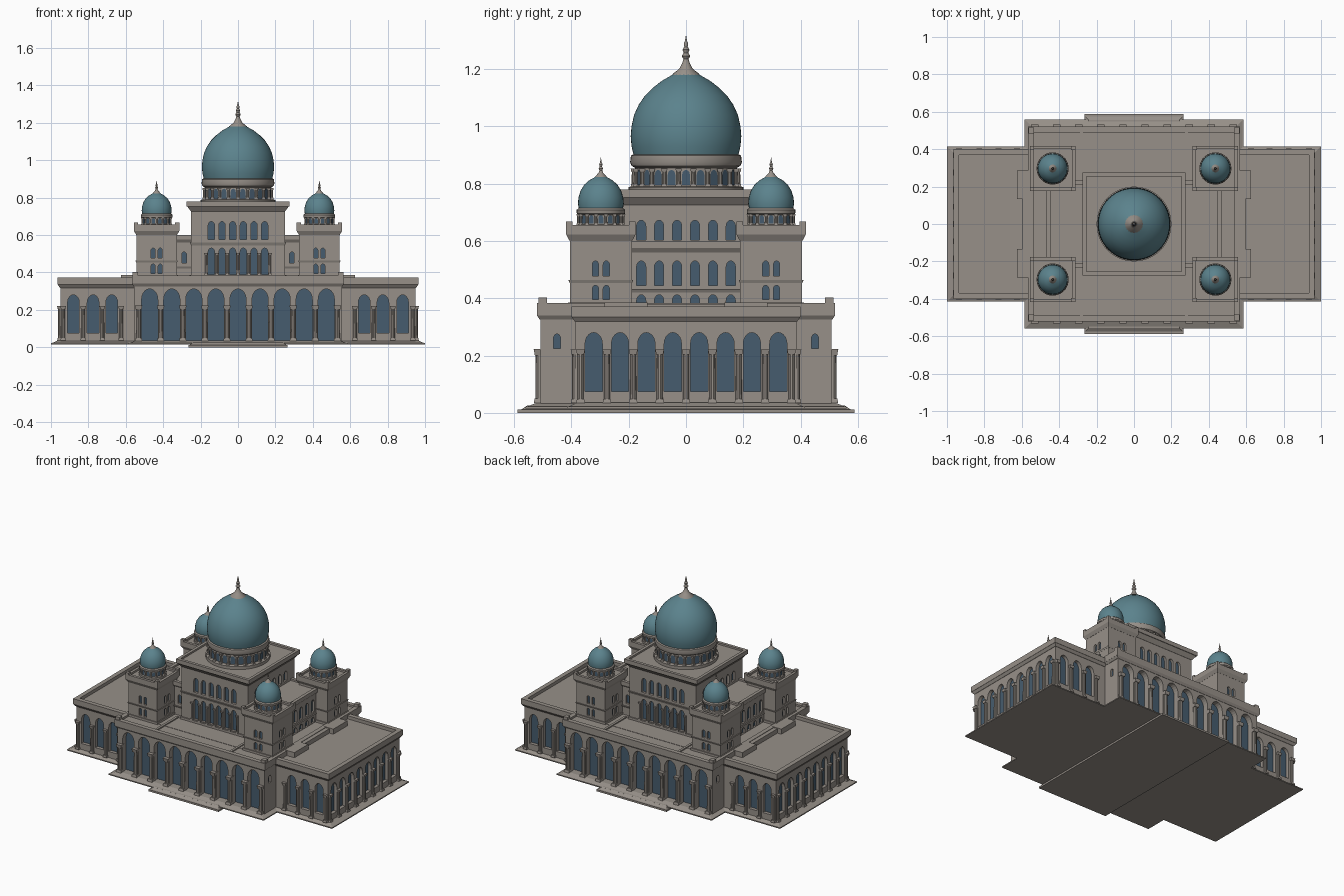
import bpy, bmesh, math
from mathutils import Vector, Matrix

if "Cube" in bpy.data.objects:
    bpy.data.objects.remove(bpy.data.objects["Cube"])


def material(name, rgb):
    m = bpy.data.materials.new(name)
    m.diffuse_color = (*rgb, 1)
    m.use_nodes = True
    m.node_tree.nodes["Principled BSDF"].inputs["Base Color"].default_value = m.diffuse_color
    return m


STONE = material("warm_grey_stone", (0.31, 0.28, 0.25))
TEAL = material("teal_dome", (0.105, 0.225, 0.265))
GLASS = material("blue_glass", (0.062, 0.108, 0.158))
F, B, R, L = -90, 90, 0, 180          # facing directions in degrees


def finish(name, bm, mat, smooth=False):
    bmesh.ops.recalc_face_normals(bm, faces=bm.faces[:])
    me = bpy.data.meshes.new(name)
    bm.to_mesh(me)
    bm.free()
    me.materials.append(mat)
    ob = bpy.data.objects.new(name, me)
    bpy.context.collection.objects.link(ob)
    if smooth:
        bpy.ops.object.select_all(action='DESELECT')
        bpy.context.view_layer.objects.active = ob
        ob.select_set(True)
        bpy.ops.object.shade_smooth_by_angle(angle=math.radians(35))
    return ob


def add_box(bm, cx, cy, hx, hy, z0, z1, grow=0.0):
    """Box by centre and half sizes; grow widens the top (negative narrows)."""
    vs = []
    for z, g in ((z0, 0), (z1, grow)):
        for sx, sy in ((-1, -1), (1, -1), (1, 1), (-1, 1)):
            vs.append(bm.verts.new((cx + sx * (hx + g), cy + sy * (hy + g), z)))
    bm.faces.new(vs[3::-1])
    bm.faces.new(vs[4:])
    for i in range(4):
        j = (i + 1) % 4
        bm.faces.new((vs[i], vs[j], vs[j + 4], vs[i + 4]))


def boxes(name, specs, mat=STONE):
    bm = bmesh.new()
    for s in specs:
        add_box(bm, *s)
    return finish(name, bm, mat)


def frame(cx, cy, hx, hy, z0, z1, t):
    """Four boxes forming a rectangular rim."""
    out = []
    for s in (-1, 1):
        out.append((cx, cy + s * (hy - t / 2), hx, t / 2, z0, z1))
        out.append((cx + s * (hx - t / 2), cy, t / 2, hy - t, z0, z1))
    return out


def arch(w, z0, z1, n=10):
    h = min(w * 0.65, (z1 - z0) * 0.6)
    pts = [(-w / 2, z0), (w / 2, z0)]
    for i in range(n + 1):
        a = math.pi * i / n
        pts.append((w / 2 * math.cos(a), z1 - h + h * math.sin(a)))
    return pts


def place(deg, c, d, u, z):
    a = math.radians(deg)
    return Vector((c[0] + math.cos(a) * d - math.sin(a) * u,
                   c[1] + math.sin(a) * d + math.cos(a) * u, z))


def windows(body, name, specs, c=(0, 0)):
    """Cut arched recesses in body and set glass at the back of each.
    spec: direction, wall distance, offsets, width, z0, z1, depth"""
    cut, pane = bmesh.new(), bmesh.new()
    for deg, dist, us, w, z0, z1, depth in specs:
        for u in us:
            pts = arch(w, z0, z1)
            a = [cut.verts.new(place(deg, c, dist - depth, u + x, z)) for x, z in pts]
            b = [cut.verts.new(place(deg, c, dist + 0.03, u + x, z)) for x, z in pts]
            cut.faces.new(a[::-1])
            cut.faces.new(b)
            for i in range(len(a)):
                j = (i + 1) % len(a)
                cut.faces.new((a[i], a[j], b[j], b[i]))
            pane.faces.new([pane.verts.new(place(deg, c, dist - depth + 0.002, u + x, z)) for x, z in pts])
    cutter = finish("cutter", cut, STONE)
    mod = body.modifiers.new("cut", 'BOOLEAN')
    mod.operation, mod.object, mod.solver = 'DIFFERENCE', cutter, 'EXACT'
    dg = bpy.context.evaluated_depsgraph_get()
    me = bpy.data.meshes.new_from_object(body.evaluated_get(dg))
    body.modifiers.clear()
    body.data = me
    bpy.data.objects.remove(cutter)
    me = bpy.data.meshes.new(name)
    pane.to_mesh(me)                    # winding already faces outwards
    pane.free()
    me.materials.append(GLASS)
    bpy.context.collection.objects.link(bpy.data.objects.new(name, me))


def columns(name, spots, r, z0, z1):
    """Shafts with square capital and base."""
    bm = bmesh.new()
    for x, y in spots:
        bmesh.ops.create_cone(bm, cap_ends=True, segments=10, radius1=r, radius2=r * 0.9,
                              depth=z1 - z0, matrix=Matrix.Translation((x, y, (z0 + z1) / 2)))
        add_box(bm, x, y, r * 1.1, r * 1.1, z1 - r, z1 + r * 0.6, r * 0.3)
        add_box(bm, x, y, r * 1.35, r * 1.35, z0, z0 + r * 1.2, -r * 0.2)
    return finish(name, bm, STONE)


def lathe(name, profile, c, mat, segs=48):
    bm = bmesh.new()
    vs = [bm.verts.new((c[0] + r, c[1], z)) for r, z in profile]
    es = [bm.edges.new(p) for p in zip(vs, vs[1:])]
    bmesh.ops.spin(bm, geom=vs + es, cent=(c[0], c[1], 0), axis=(0, 0, 1),
                   angle=2 * math.pi, steps=segs, use_duplicate=False)
    bmesh.ops.remove_doubles(bm, verts=bm.verts[:], dist=1e-5)
    return finish(name, bm, mat, True)


def drum_arcade(name, c, r, n, w, z0, z1):
    """Ring of arched panes with small columns between them."""
    bm = bmesh.new()
    for i in range(n):
        pts = arch(w, z0, z1, 6)
        bm.faces.new([bm.verts.new(place(360 * i / n, c, r + 0.002, x, z)) for x, z in pts])
    finish(name + "_panes", bm, GLASS)
    spots = [place(360 * (i + 0.5) / n, c, r + 0.004, 0, 0)[:2] for i in range(n)]
    columns(name + "_columns", spots, w * 0.28, z0 - 0.005, z1)


def spread(n, step):
    return [(i - (n - 1) / 2) * step for i in range(n)]


# Plinth and entrance steps
boxes("plinth", [(0, 0, 1.0, 0.415, 0.015, 0.022), (0, 0, 0.995, 0.41, 0.022, 0.036, -0.03),
                 (0, 0, 0.585, 0.56, 0.015, 0.022), (0, 0, 0.58, 0.555, 0.022, 0.036, -0.035)])
boxes("entrance_steps", [(0, 0, 0.265, 0.588, 0, 0.012), (0, 0, 0.26, 0.575, 0.012, 0.025, -0.02)])

# Low wings: walls, cornice, parapet and windows
wing = boxes("wings", [(0, 0, 0.95, 0.385, 0.02, 0.345)])
wing_u = [s * u for s in (-1, 1) for u in (0.675, 0.775, 0.88)]
end_u = spread(8, 0.092)
windows(wing, "wing_windows", [(F, 0.385, wing_u, 0.062, 0.075, 0.28, 0.025), (B, 0.385, wing_u, 0.062, 0.075, 0.28, 0.025),
                               (R, 0.95, end_u, 0.06, 0.075, 0.28, 0.025), (L, 0.95, end_u, 0.06, 0.075, 0.28, 0.025)])
boxes("wing_cornice", [(0, 0, 0.952, 0.387, 0.318, 0.335, 0.012), (0, 0, 0.965, 0.4, 0.335, 0.35)]
      + frame(0, 0, 0.965, 0.4, 0.35, 0.372, 0.03))
spots = [(s * x, t * 0.387) for s in (-1, 1) for t in (-1, 1) for x in (0.625, 0.725, 0.828, 0.935)]
spots += [(s * 0.952, y) for s in (-1, 1) for y in spread(9, 0.092)]
columns("wing_columns", spots, 0.011, 0.035, 0.215)

# Central block with the tall arcade
block = boxes("central_block", [(0, 0, 0.555, 0.508, 0.02, 0.35)])
arc_u = spread(9, 0.118)
windows(block, "arcade_windows", [(F, 0.508, arc_u, 0.086, 0.036, 0.312, 0.04), (B, 0.508, arc_u, 0.086, 0.036, 0.312, 0.04),
                                  (R, 0.555, (-0.45, 0.45), 0.025, 0.225, 0.275, 0.015),
                                  (L, 0.555, (-0.45, 0.45), 0.025, 0.225, 0.275, 0.015)])
columns("arcade_columns", [(x, t * 0.512) for t in (-1, 1) for x in spread(10, 0.118)], 0.014, 0.034, 0.215)
boxes("central_cornice", [(0, 0, 0.557, 0.51, 0.325, 0.34, 0.01), (0, 0, 0.568, 0.52, 0.34, 0.37)]
      + frame(0, 0, 0.568, 0.52, 0.37, 0.383, 0.03)
      + [(s * 0.55, t * 0.5, 0.015, 0.015, 0.37, 0.402) for s in (-1, 1) for t in (-1, 1)])
boxes("roof_ledges", [(s * 0.59, t * 0.21, 0.035, 0.075, 0.34, 0.385) for s in (-1, 1) for t in (-1, 1)]
      + [(s * 0.58, 0, 0.015, 0.28, 0.34, 0.38) for s in (-1, 1)]
      + [(s * 0.28, t * 0.38, 0.008, 0.13, 0.37, 0.378) for s in (-1, 1) for t in (-1, 1)])

# Middle tier between the towers
tier = boxes("middle_tier", [(0, 0, 0.455, 0.22, 0.36, 0.575)])
six = spread(6, 0.0625)
windows(tier, "middle_tier_windows",
        [(d, 0.455, six, 0.032, z0, z1, 0.015) for d in (R, L) for z0, z1 in ((0.372, 0.412), (0.445, 0.53))]
        + [(d, 0.22, (-0.288, 0.288), 0.025, 0.45, 0.51, 0.015) for d in (F, B)])
boxes("middle_tier_cornice", [(0, 0, 0.457, 0.222, 0.42, 0.432, 0.006), (0, 0, 0.457, 0.222, 0.56, 0.575, 0.01),
                              (0, 0, 0.468, 0.232, 0.575, 0.588)] + frame(0, 0, 0.468, 0.232, 0.588, 0.6, 0.022))

# Central upper hall
hall = boxes("upper_hall", [(0, 0, 0.25, 0.25, 0.36, 0.75)])
hall_u = spread(6, 0.057)
windows(hall, "upper_hall_windows",
        [(d, 0.25, hall_u, 0.034, z0, z1, 0.018) for d in (F, B) for z0, z1 in ((0.39, 0.53), (0.575, 0.672))]
        + [(d, 0.25, six, 0.032, 0.603, 0.672, 0.018) for d in (R, L)])
boxes("upper_hall_cornice", [(0, 0, 0.258, 0.258, 0.365, 0.385), (0, 0, 0.251, 0.251, 0.545, 0.56, 0.006),
                             (0, 0, 0.251, 0.251, 0.725, 0.752, 0.02), (0, 0, 0.275, 0.275, 0.752, 0.768)]
      + frame(0, 0, 0.275, 0.275, 0.768, 0.78, 0.02))
columns("upper_hall_columns", [(x, t * 0.251) for t in (-1, 1) for x in spread(7, 0.057)], 0.007, 0.385, 0.5)

# Main drum, dome and spire
O = (0, 0)
lathe("main_drum", [(0, 0.765), (0.2, 0.765), (0.2, 0.788), (0.178, 0.792), (0.178, 0.855), (0.19, 0.862),
                    (0.195, 0.875), (0.192, 0.898), (0.182, 0.903), (0, 0.903)], O, STONE)
drum_arcade("main_drum", O, 0.178, 22, 0.028, 0.795, 0.848)
lathe("main_dome", [(0.183, 0.9), (0.19, 0.93), (0.193, 0.965), (0.19, 1.0), (0.181, 1.04), (0.165, 1.075),
                    (0.143, 1.107), (0.115, 1.135), (0.082, 1.16), (0.045, 1.181)], O, TEAL, 64)
lathe("main_spire", [(0.049, 1.176), (0.047, 1.182), (0.024, 1.2), (0.013, 1.22), (0.009, 1.235), (0.015, 1.245),
                     (0.008, 1.256), (0.012, 1.267), (0.006, 1.277), (0.008, 1.287), (0.004, 1.297), (0, 1.32)], O, STONE, 20)

# Four corner towers with small domes
for sx in (-1, 1):
    for sy in (-1, 1):
        c = (sx * 0.435, sy * 0.297)
        tag = ("right" if sx > 0 else "left") + ("_back" if sy > 0 else "_front")
        tower = boxes("tower_" + tag, [(*c, 0.108, 0.108, 0.36, 0.63)])
        pair = (-0.019, 0.019)
        windows(tower, "tower_windows_" + tag,
                [(d, 0.108, pair, 0.022, z0, z1, 0.014) for d in (B if sy > 0 else F, R, L)
                 for z0, z1 in ((0.395, 0.445), (0.477, 0.53))], c)
        boxes("tower_trim_" + tag, [(*c, 0.114, 0.114, 0.365, 0.385), (*c, 0.109, 0.109, 0.453, 0.463, 0.004),
                                    (*c, 0.109, 0.109, 0.6, 0.622, 0.012), (*c, 0.121, 0.121, 0.622, 0.642)]
              + frame(*c, 0.121, 0.121, 0.642, 0.655, 0.018)
              + [(c[0] + i * 0.11, c[1] + j * 0.11, 0.011, 0.011, 0.642, 0.668) for i in (-1, 1) for j in (-1, 1)])
        lathe("tower_drum_" + tag, [(0, 0.64), (0.086, 0.64), (0.086, 0.655), (0.074, 0.658), (0.074, 0.69),
                                    (0.084, 0.695), (0.085, 0.708), (0.078, 0.714), (0, 0.714)], c, STONE, 32)
        drum_arcade("tower_drum_" + tag, c, 0.074, 14, 0.018, 0.661, 0.69)
        lathe("tower_dome_" + tag, [(0.077, 0.712), (0.08, 0.73), (0.078, 0.752), (0.071, 0.775), (0.058, 0.796),
                                    (0.04, 0.812), (0.018, 0.824)], c, TEAL, 32)
        lathe("tower_spire_" + tag, [(0.022, 0.82), (0.02, 0.825), (0.008, 0.838), (0.005, 0.846), (0.008, 0.853),
                                     (0.004, 0.86), (0.006, 0.867), (0.003, 0.874), (0, 0.893)], c, STONE, 14)
